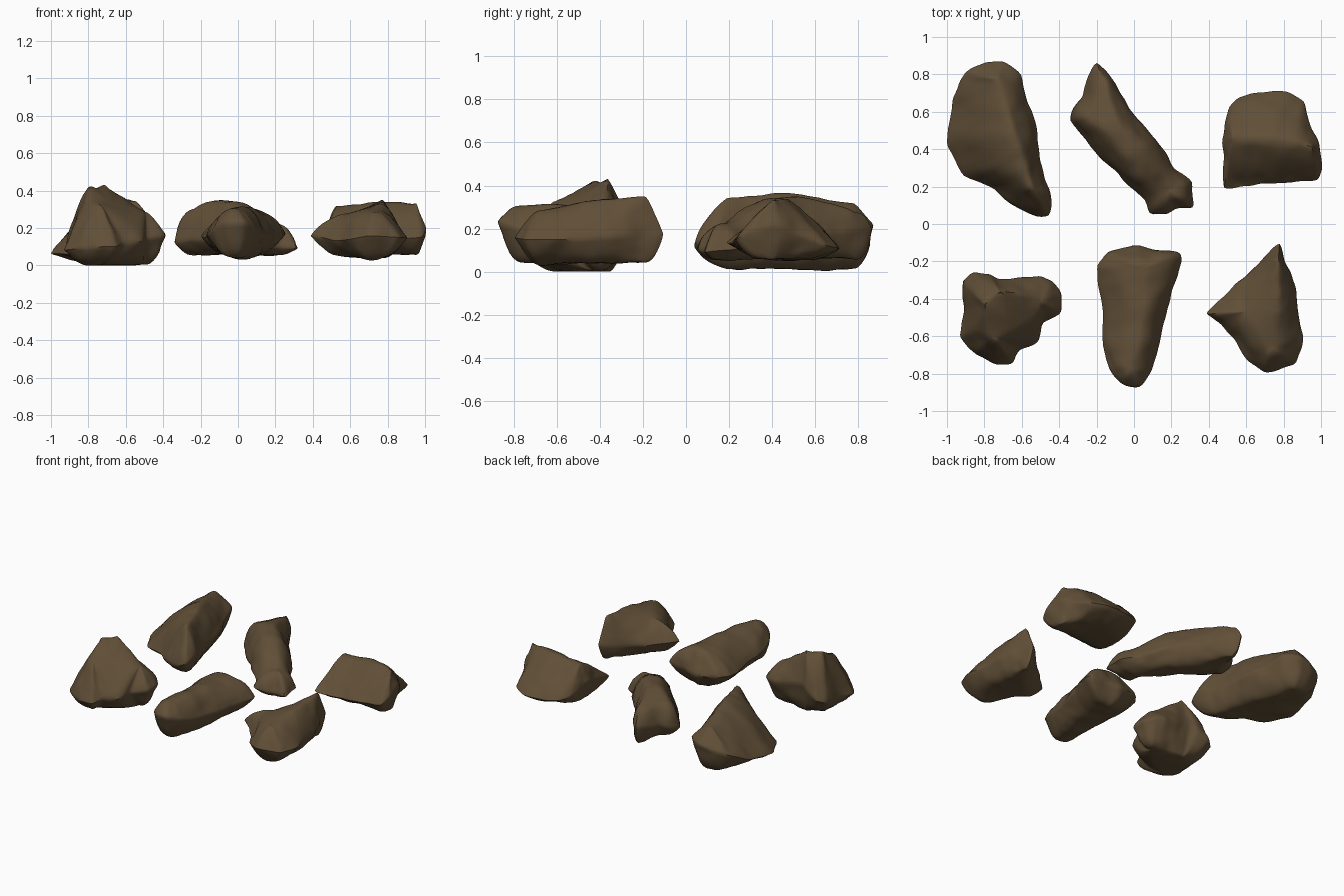
import bpy, bmesh
from mathutils import Vector, noise

if "Cube" in bpy.data.objects:
    bpy.data.objects.remove(bpy.data.objects["Cube"])

stone = bpy.data.materials.new("brown_stone")
stone.diffuse_color = (0.12, 0.079, 0.039, 1)
stone.use_nodes = True
stone.node_tree.nodes["Principled BSDF"].inputs["Base Color"].default_value = stone.diffuse_color
STEPS = [0.05, 0.12, 0.2, 0.3, 0.43, 0.57, 0.71, 0.83, 0.92]


def resample(pts, n):
    """Even points along a closed outline, corners lightly rounded."""
    lens = [(pts[(i + 1) % len(pts)] - p).length for i, p in enumerate(pts)]
    total, out = sum(lens), []
    for k in range(n):
        d, i = total * k / n, 0
        while i < len(lens) - 1 and d > lens[i]:
            d -= lens[i]
            i += 1
        out.append(pts[i].lerp(pts[(i + 1) % len(pts)], min(1, d / lens[i])))
    return [out[k] * 0.7 + (out[k - 1] + out[(k + 1) % n]) * 0.15 for k in range(n)]


def nearest(ridge, p):
    """Closest point (in plan) on the ridge line, with its height."""
    best = None
    for a, b in zip(ridge, ridge[1:]):
        ab = (b - a).to_2d()
        t = max(0, min(1, (p - a).to_2d().dot(ab) / ab.length_squared))
        q = a.lerp(b, t)
        d = (p - q).to_2d().length
        if best is None or d < best[0]:
            best = (d, q)
    return best[1]


def rock(name, outline, ridge, base, power, belly=2.6, n=90):
    """Rim outline (x, y, z) closing up to a ridge and down to a flat belly."""
    rim = resample([Vector(p) for p in outline], n)
    ridge = [Vector(p) for p in ridge]
    goal = [nearest(ridge, p) for p in rim]
    # even out the pull of the ridge around the rim
    for _ in range(3):
        goal = [(goal[k - 1] + goal[k] + goal[(k + 1) % n]) / 3 for k in range(n)]
    rings = []
    for side, steps in ((-1, STEPS[::-1]), (1, [0] + STEPS)):
        for t in steps:
            ring = []
            for p, g in zip(rim, goal):
                q = p.lerp(g, t)
                pw = power if side > 0 else belly
                zt = g.z if side > 0 else base
                q.z = p.z + (zt - p.z) * (1 - (1 - t) ** pw)
                ring.append(q)
            rings.append(ring)
    bm = bmesh.new()
    vs = [[bm.verts.new(p) for p in r] for r in rings]
    for a, b in zip(vs, vs[1:]):
        for k in range(n):
            j = (k + 1) % n
            bm.faces.new((a[k], a[j], b[j], b[k]))
    caps = [bm.faces.new(vs[0][::-1]), bm.faces.new(vs[-1])]
    bmesh.ops.triangulate(bm, faces=caps)
    bmesh.ops.recalc_face_normals(bm, faces=bm.faces)
    bm.normal_update()
    # worn lumps and dents
    moves = []
    for v in bm.verts:
        big = noise.noise(v.co * 6.5 + Vector((3, 1, 7)))
        small = noise.noise(v.co * 15)
        moves.append(v.normal * (big * 0.012 + small * 0.008))
    for v, m in zip(bm.verts, moves):
        v.co += m
        v.co.z = max(0, v.co.z)
    bmesh.ops.smooth_vert(bm, verts=bm.verts, factor=0.4,
                          use_axis_x=True, use_axis_y=True, use_axis_z=True)
    me = bpy.data.meshes.new(name)
    bm.to_mesh(me)
    bm.free()
    me.materials.append(stone)
    ob = bpy.data.objects.new(name, me)
    bpy.context.collection.objects.link(ob)
    bpy.ops.object.select_all(action='DESELECT')
    ob.select_set(True)
    bpy.context.view_layer.objects.active = ob
    bpy.ops.object.shade_smooth_by_angle(angle=0.8)


# back left: long slab with a ridge near its right side
rock("rock_back_left",
     [(-.91, .81, .17), (-.80, .87, .2), (-.70, .875, .22), (-.60, .80, .22), (-.56, .64, .18),
      (-.51, .48, .16), (-.495, .33, .16), (-.435, .13, .17), (-.45, .035, .14), (-.52, .035, .11),
      (-.66, .11, .09), (-.74, .18, .08), (-.92, .26, .06), (-1.005, .42, .06), (-.97, .65, .09)],
     [(-.73, .77, .32), (-.65, .5, .38), (-.55, .2, .35)], .012, 1.4)

# back middle: long diagonal block, broad on top, with a sloped squared-off back end
rock("rock_back_middle",
     [(-.2, .87, .2), (-.11, .77, .19), (-.03, .62, .18), (.12, .45, .16), (.21, .31, .13),
      (.32, .225, .1), (.325, .085, .09), (.22, .09, .1), (.18, .05, .1), (.085, .05, .11),
      (.055, .13, .13), (-.05, .22, .14), (-.25, .44, .14), (-.345, .55, .12), (-.335, .63, .13),
      (-.27, .67, .16), (-.25, .78, .19)],
     [(-.17, .78, .28), (-.15, .66, .32), (-.22, .58, .3), (-.11, .52, .36), (.04, .34, .33),
      (.18, .18, .22)], .055, 2.6, 3)

# back right: triangular prism lying along x
rock("rock_back_right",
     [(.475, .185, .14), (.475, .45, .2), (.5, .62, .14), (.55, .68, .12), (.65, .705, .11),
      (.82, .705, .11), (.91, .655, .12), (.94, .53, .17), (.985, .43, .21), (1.01, .3, .2),
      (.985, .235, .15), (.7, .215, .13), (.55, .185, .13)],
     [(.53, .46, .32), (.75, .46, .35), (.95, .41, .34)], .055, 1.3)

# front left: chunky block with a blunt peak that drops steeply at the back
rock("rock_front_left",
     [(-.92, -.3, .12), (-.87, -.255, .14), (-.77, -.265, .2), (-.73, -.295, .22),
      (-.5, -.285, .18), (-.43, -.305, .17), (-.39, -.36, .16), (-.39, -.48, .16),
      (-.49, -.53, .14), (-.51, -.63, .13), (-.62, -.67, .12), (-.645, -.75, .1),
      (-.735, -.75, .1), (-.85, -.7, .09), (-.94, -.6, .08), (-.91, -.45, .1)],
     [(-.75, -.6, .33), (-.79, -.44, .43), (-.71, -.37, .44), (-.5, -.41, .29)], 0, 1.55, 2.2)

# front middle: long tapered block with a broad, level top
rock("rock_front_middle",
     [(-.2, -.22, .16), (-.15, -.155, .16), (0, -.115, .15), (.1, -.135, .16), (.25, -.15, .17),
      (.255, -.2, .17), (.205, -.38, .16), (.165, -.53, .16), (.125, -.67, .17), (.1, -.8, .21),
      (.03, -.87, .23), (-.06, -.86, .23), (-.14, -.78, .2), (-.17, -.65, .17),
      (-.175, -.4, .15), (-.2, -.3, .15)],
     [(.05, -.24, .305), (.05, -.42, .315), (-.01, -.76, .31)], .04, 2.2)

# front right: three-cornered lump with a high back and blunt side
rock("rock_front_right",
     [(.78, -.10, .18), (.81, -.18, .17), (.865, -.35, .16), (.885, -.5, .15), (.915, -.61, .15),
      (.865, -.75, .15), (.7, -.8, .16), (.6, -.725, .14), (.52, -.605, .13), (.45, -.525, .15),
      (.375, -.48, .16), (.48, -.385, .15), (.6, -.275, .14), (.73, -.14, .16)],
     [(.772, -.2, .35), (.75, -.47, .335), (.6, -.47, .28), (.7, -.54, .33), (.73, -.66, .29)],
     .04, 1.75, 2.6)
